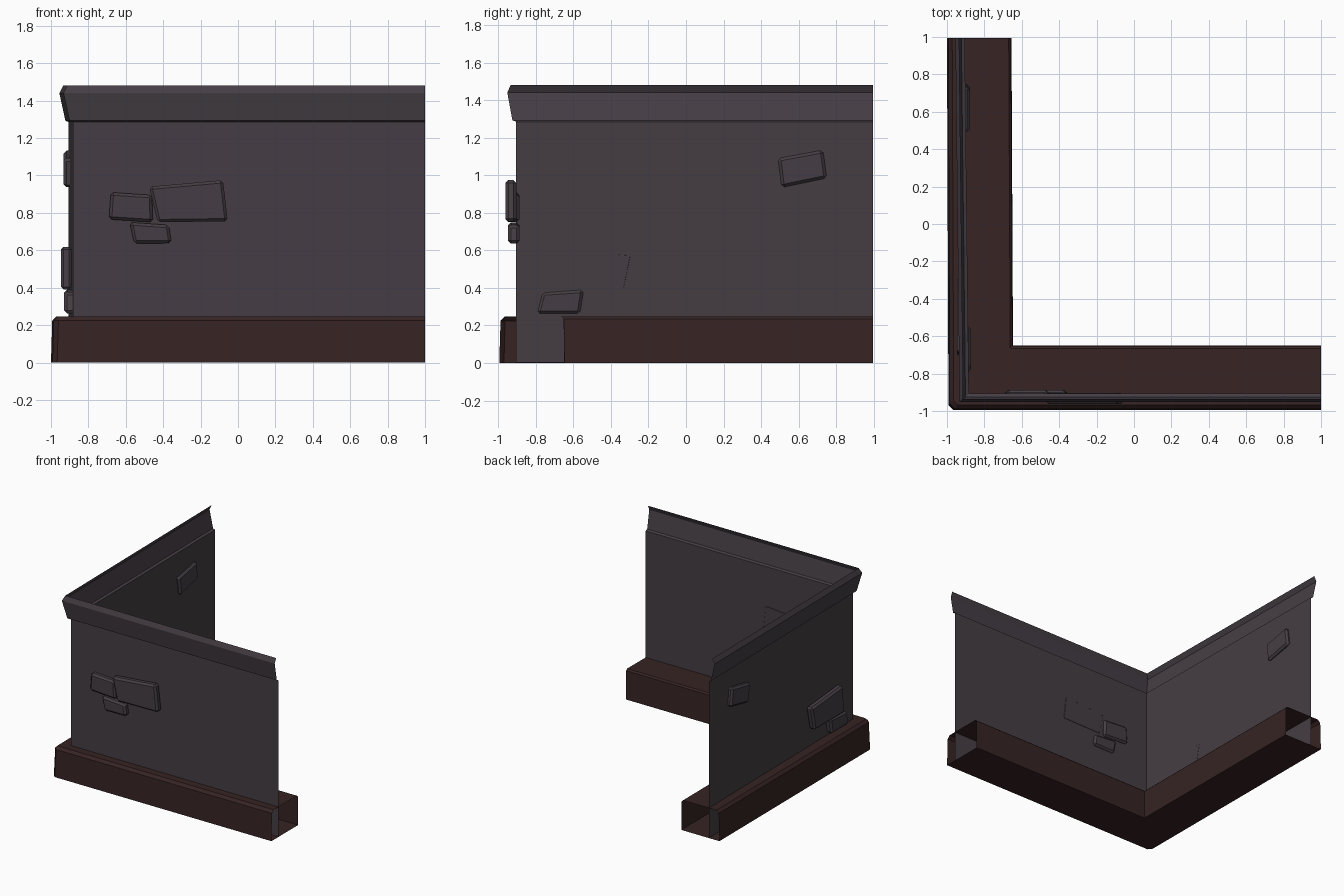
import bpy, bmesh

if "Cube" in bpy.data.objects:
    bpy.data.objects.remove(bpy.data.objects["Cube"])


def material(name, rgb):
    m = bpy.data.materials.new(name)
    m.diffuse_color = (*rgb, 1)
    m.use_nodes = True
    m.node_tree.nodes["Principled BSDF"].inputs["Base Color"].default_value = m.diffuse_color
    return m


WALL = material("dark plaster", (0.060, 0.048, 0.058))
BASE = material("dark brown stone", (0.038, 0.017, 0.017))


def finish(name, bm, mat):
    me = bpy.data.meshes.new(name)
    bm.to_mesh(me)
    bm.free()
    ob = bpy.data.objects.new(name, me)
    me.materials.append(mat)
    bpy.context.collection.objects.link(ob)
    return ob


def sweep_corner(name, profile, mat, skew, closed=False):
    """Sweep (x, y, z, corner cut) profile points round the L from the back end to the right end.
    x, y are the plan positions of the two wings; skew turns the left wing slightly."""
    bm = bmesh.new()
    rows = []
    for x, y, z, cut in profile:
        plan = [(x, 0.995)]
        if cut is None:
            plan += [(x + skew, y)]
        else:
            plan += [(x + skew, y + cut), (x + skew + cut, y)]
        plan += [(1, y)]
        rows.append([bm.verts.new((px, py, z)) for px, py in plan])
    n = len(rows)
    for i in range(n if closed else n - 1):
        a, b = rows[i], rows[(i + 1) % n]
        for j in range(len(a) - 1):
            bm.faces.new((a[j], a[j + 1], b[j + 1], b[j]))
    return finish(name, bm, mat)


# Base: hollow plinth with open ends, bevelled upper edges and cut outer corner
sweep_corner("base_plinth", [
    (-1.0, -0.995, 0.0, 0.025), (-0.993, -0.988, 0.225, 0.025), (-0.972, -0.967, 0.247, 0.02),
    (-0.67, -0.665, 0.247, 0.001), (-0.658, -0.652, 0.235, 0.001), (-0.655, -0.649, 0.0, 0.001)],
    BASE, 0.008, closed=True)

# Wall: single sheet with a flared coping along the top
sweep_corner("wall_sheet", [
    (-0.905, -0.905, 0.002, None), (-0.905, -0.905, 1.285, None), (-0.923, -0.925, 1.293, None),
    (-0.955, -0.952, 1.44, None), (-0.935, -0.935, 1.48, None)], WALL, 0.022)


def stone(name, corners, outer, inner, left):
    """Bevelled stone slab standing proud of the front wall, or of the left wall."""
    bm = bmesh.new()
    place = lambda u, d, z: (d, u, z) if left else (u, d, z)
    front = [bm.verts.new(place(u, outer, z)) for u, z in corners]
    back = [bm.verts.new(place(u, inner, z)) for u, z in corners]
    bm.faces.new(front)
    bm.faces.new(back[::-1])
    for i in range(4):
        j = (i + 1) % 4
        bm.faces.new((front[j], front[i], back[i], back[j]))
    bmesh.ops.recalc_face_normals(bm, faces=bm.faces[:])
    bmesh.ops.bevel(bm, geom=bm.edges[:], offset=0.015, segments=1, affect='EDGES')
    finish(name, bm, WALL)


# Stones on the front wall, corners as (x, z)
stone("front_stone_large", [(-0.475, 0.94), (-0.08, 0.975), (-0.055, 0.755), (-0.43, 0.75)], -0.962, -0.903, False)
stone("front_stone_left", [(-0.68, 0.91), (-0.46, 0.895), (-0.455, 0.75), (-0.69, 0.765)], -0.943, -0.887, False)
stone("front_stone_low", [(-0.58, 0.75), (-0.37, 0.735), (-0.355, 0.638), (-0.555, 0.636)], -0.948, -0.887, False)

# Stones on the left wall, corners as (y, z)
stone("left_stone_high", [(0.49, 1.09), (0.73, 1.135), (0.75, 0.985), (0.51, 0.935)], -0.933, -0.878, True)
stone("left_stone_large", [(-0.69, 0.62), (-0.28, 0.585), (-0.32, 0.39), (-0.71, 0.39)], -0.947, -0.889, True)
stone("left_stone_low", [(-0.765, 0.375), (-0.545, 0.39), (-0.565, 0.263), (-0.795, 0.263)], -0.93, -0.871, True)
